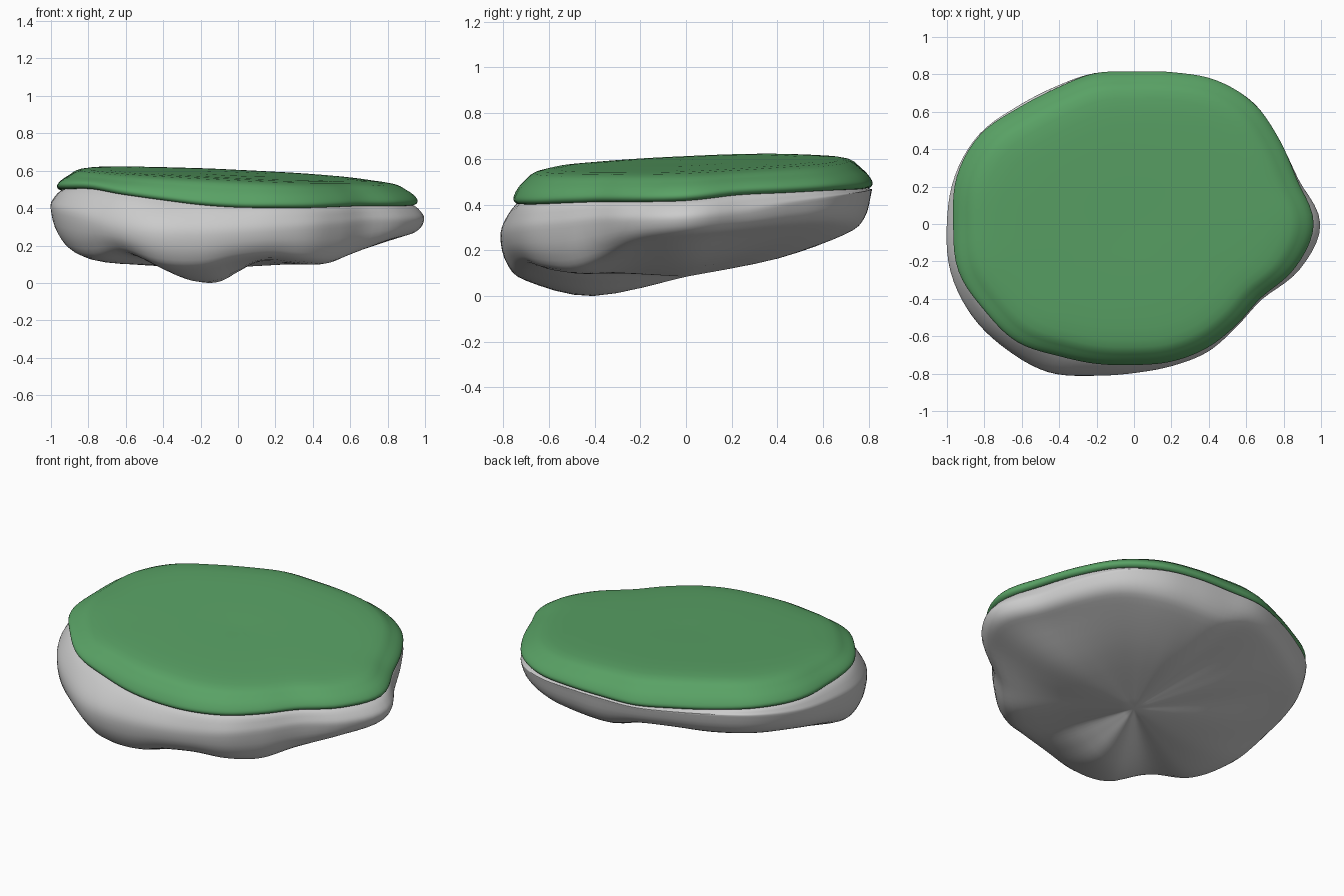
import bpy, bmesh, math
from mathutils import Vector

if "Cube" in bpy.data.objects:
    bpy.data.objects.remove(bpy.data.objects["Cube"])

SEGS = 120

# Values every 15 degrees counter-clockwise from +x
ROCK_R = [.995, .91, .895, .908, .882, .833, .81, .832, .845, .885, .955, .99,
          1.0, 1.013, .995, .955, .915, .84, .797, .785, .788, .775, .795, .92]
GRASS_R = [.962, .905, .90, .91, .887, .84, .817, .834, .838, .878, .953, .982,
           .968, .973, .925, .89, .815, .775, .755, .763, .77, .77, .787, .895]
EDGE_Z = [.425, .45, .46, .47, .475, .48, .48, .48, .485, .49, .50, .50,
          .505, .51, .51, .48, .45, .425, .412, .41, .41, .415, .42, .42]
RIM_Z = [.34, .36, .40, .43, .45, .46, .46, .465, .465, .46, .45, .43,
         .41, .38, .35, .30, .27, .26, .27, .28, .29, .30, .32, .33]
OUTER_Z = [.25, .27, .29, .30, .29, .28, .28, .33, .33, .31, .30, .28,
           .23, .16, .125, .16, .085, .075, .12, .14, .12, .11, .155, .22]
INNER_Z = [.145, .16, .18, .19, .18, .17, .18, .23, .22, .20, .19, .15,
           .12, .10, .10, .11, .02, .01, .065, .115, .11, .105, .115, .13]


def catmull(a, b, c, d, t):
    return 0.5 * (2 * b + (c - a) * t + (2 * a - 5 * b + 4 * c - d) * t * t
                  + (3 * b - a - 3 * c + d) * t ** 3)


def around(values, angle):
    n = len(values)
    f = angle / math.tau * n
    i = int(f)
    return catmull(*[values[(i + k) % n] for k in (-1, 0, 1, 2)], f - i)


def smooth_profile(points, steps=4):
    p = [Vector(q) for q in points]
    out = []
    for i in range(len(p) - 1):
        a, d = p[max(i - 1, 0)], p[min(i + 2, len(p) - 1)]
        out += [catmull(a, p[i], p[i + 1], d, k / steps) for k in range(steps)]
    return out + [p[-1]]


def mix(a, b, t):
    return a + (b - a) * t


def top_height(r, a):
    return 0.583 - 0.047 * r * math.cos(a) + 0.043 * r * math.sin(a)


def grass_profile(a):
    g, e = around(GRASS_R, a), around(EDGE_Z, a)
    t = top_height(.82 * g, a)
    return [(0, .585), (.4 * g, top_height(.4 * g, a) + .004), (.82 * g, t - .004),
            (.94 * g, mix(e, t, .62)), (.995 * g, e + .03), (.99 * g, e + .003),
            (.95 * g, e - .003), (.85 * g, e + .01), (0, .46)]


def rock_profile(a):
    r, g, e = around(ROCK_R, a), around(GRASS_R, a), around(EDGE_Z, a)
    rim, out, inn = around(RIM_Z, a), around(OUTER_Z, a), around(INNER_Z, a)
    return [(0, .47), (.85 * g, e + .015), (.965 * g, e),
            (mix(.985 * g, r, .7), mix(e, rim, .5)), (r, rim),
            (.965 * r, mix(rim, out, .6)), (.86 * r, out), (.5 * r, inn), (0, .09)]


# Sweep an angle-dependent profile around the z axis
def build(name, profile):
    bm = bmesh.new()
    columns = []
    top = bottom = None
    for s in range(SEGS):
        a = math.tau * s / SEGS
        pts = smooth_profile(profile(a))
        if top is None:
            top = bm.verts.new((0, 0, pts[0].y))
            bottom = bm.verts.new((0, 0, pts[-1].y))
        columns.append([bm.verts.new((p.x * math.cos(a), p.x * math.sin(a), p.y))
                        for p in pts[1:-1]])
    for s in range(SEGS):
        c, d = columns[s], columns[(s + 1) % SEGS]
        bm.faces.new((top, c[0], d[0]))
        bm.faces.new((bottom, d[-1], c[-1]))
        for i in range(len(c) - 1):
            bm.faces.new((c[i], c[i + 1], d[i + 1], d[i]))
    bmesh.ops.recalc_face_normals(bm, faces=bm.faces)
    for f in bm.faces:
        f.smooth = True
    mesh = bpy.data.meshes.new(name)
    bm.to_mesh(mesh)
    bm.free()
    ob = bpy.data.objects.new(name, mesh)
    bpy.context.collection.objects.link(ob)
    return ob


# Rocky underside
rock = build("rock_base", rock_profile)

# Grass cap
grass = build("grass_cap", grass_profile)
green = bpy.data.materials.new("grass_green")
green.diffuse_color = (0.10, 0.36, 0.13, 1)
green.use_nodes = True
green.node_tree.nodes["Principled BSDF"].inputs["Base Color"].default_value = green.diffuse_color
grass.data.materials.append(green)

# Rest the lowest point on z = 0
low = min(v.co.z for v in rock.data.vertices)
for ob in (rock, grass):
    for v in ob.data.vertices:
        v.co.z -= low
